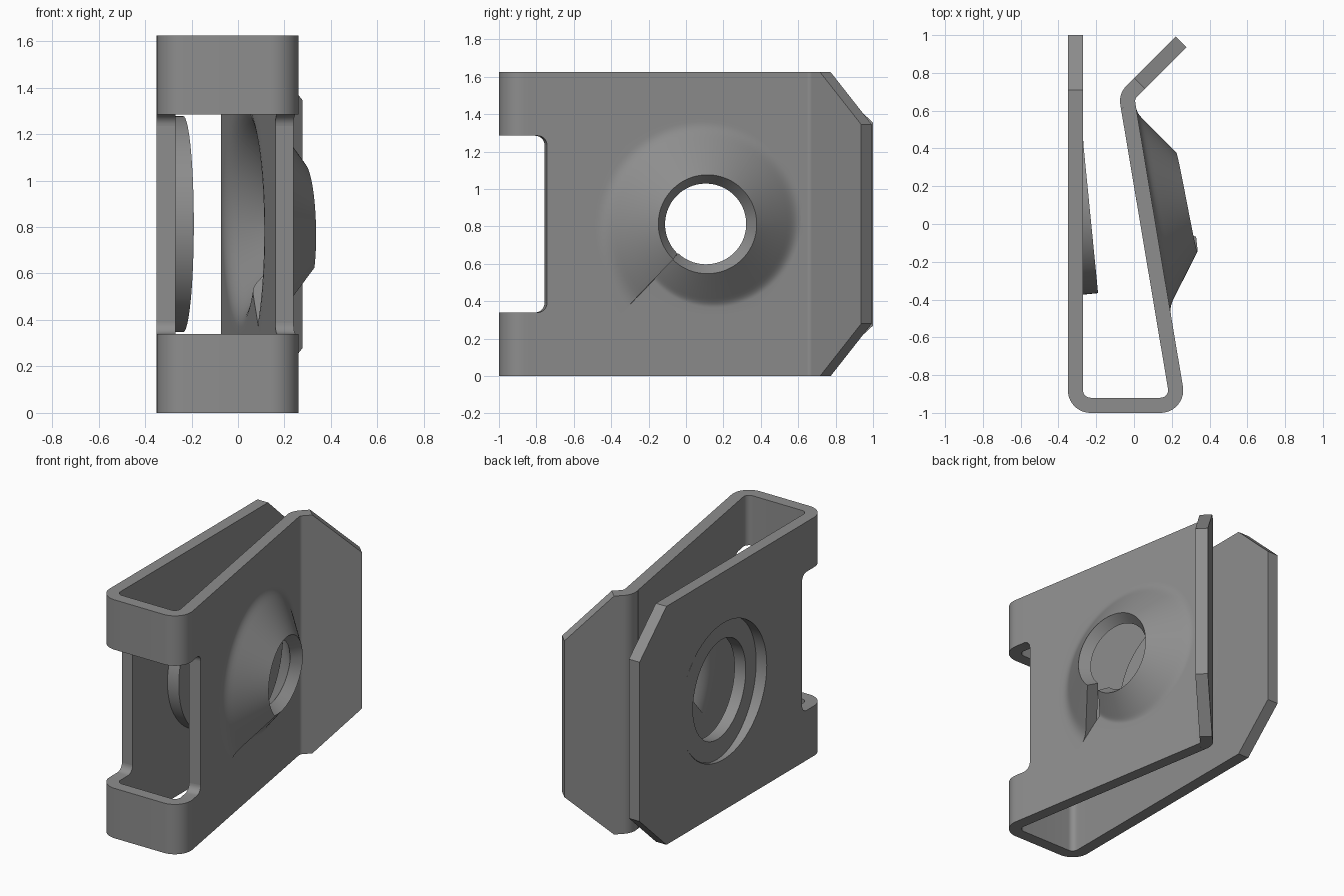
import bpy, bmesh, math
from mathutils import Vector

if "Cube" in bpy.data.objects:
    bpy.data.objects.remove(bpy.data.objects["Cube"])

H, T = 1.625, 0.08            # sheet height and thickness
CY, CZ = 0.11, H / 2          # centre of the cone hole
SLIT = math.radians(226)

steel = bpy.data.materials.new("grey_steel")
steel.diffuse_color = (0.27, 0.27, 0.27, 1)
steel.use_nodes = True
steel.node_tree.nodes["Principled BSDF"].inputs["Base Color"].default_value = steel.diffuse_color


def plate_x(y):
    """Centre line of the sloping plate."""
    return 0.22 - 0.1678 * (y + 0.87)


def fillet(a, b, c, r, n=10):
    a, b, c = Vector(a), Vector(b), Vector(c)
    d1, d2 = (a - b).normalized(), (c - b).normalized()
    half = d1.angle(d2) / 2
    o = b + (d1 + d2).normalized() * (r / math.sin(half))
    v1 = b + d1 * (r / math.tan(half)) - o
    v2 = b + d2 * (r / math.tan(half)) - o
    phi = v1.angle(v2)
    return [o + (v1 * math.sin((1 - i / n) * phi) + v2 * math.sin(i / n * phi)) / math.sin(phi)
            for i in range(n + 1)]


def reach(poly, c, ang):
    """Distance from c to a convex outline along an angle."""
    dx, dy = math.cos(ang), math.sin(ang)
    best = 99
    for (x1, y1), (x2, y2) in zip(poly, poly[1:] + poly[:1]):
        ex, ey = x2 - x1, y2 - y1
        det = ex * dy - ey * dx
        if abs(det) < 1e-9:
            continue
        px, py = x1 - c[0], y1 - c[1]
        t = (ex * py - ey * px) / det
        u = (dx * py - dy * px) / det
        if t > 0 and -1e-6 <= u <= 1 + 1e-6:
            best = min(best, t)
    return best


def angles(poly, c, start, n=120):
    out = [start + 2 * math.pi * i / n for i in range(n + 1)]
    for y, z in poly:
        a = math.atan2(z - c[1], y - c[0])
        while a < start:
            a += 2 * math.pi
        out.append(a)
    return sorted(out)


def sheet(name, rows):
    """Thick sheet from a grid of 3D points."""
    bm = bmesh.new()
    grid = [[bm.verts.new(p) for p in row] for row in rows]
    for r1, r2 in zip(grid, grid[1:]):
        for i in range(len(r1) - 1):
            bm.faces.new((r1[i], r1[i + 1], r2[i + 1], r2[i]))
    bmesh.ops.remove_doubles(bm, verts=bm.verts, dist=1e-5) if name != "cone_plate" else None
    me = bpy.data.meshes.new(name)
    bm.to_mesh(me)
    bm.free()
    me.materials.append(steel)
    ob = bpy.data.objects.new(name, me)
    bpy.context.collection.objects.link(ob)
    bpy.ops.object.select_all(action='DESELECT')
    ob.select_set(True)
    bpy.context.view_layer.objects.active = ob
    m = ob.modifiers.new("thickness", 'SOLIDIFY')
    m.thickness, m.offset, m.use_even_offset = T, 0, True
    bpy.ops.object.modifier_apply(modifier=m.name)
    bpy.ops.object.shade_smooth_by_angle(angle=math.radians(32))
    return ob


# flat back plate with chamfered corners and a round opening
C = (0.095, CZ)
out = [(-0.75, 0), (0.71, 0), (1, 0.27), (1, H - 0.27), (0.71, H), (-0.75, H)]
angs = angles(out, C, 0)
sheet("flat_plate", [[(-0.31, C[0] + r * math.cos(a), C[1] + r * math.sin(a))
                      for r in (0.465, reach(out, C, a))] for a in angs])


# ring tongue hinged at one side and pressed inward
def tongue(r, a):
    y = C[0] + r * math.cos(a)
    return (-0.31 + 0.08 * max(0, 0.44 - y) / 0.81, y, C[1] + r * math.sin(a))


sheet("ring_tongue", [[tongue(r, a) for r in (0.33, 0.375, 0.42, 0.465)] for a in angs])

# sloping plate with a slit, spiral cone around the hole
end_y = 0.62
rect = [(-0.75, 0), (end_y, 0), (end_y, H), (-0.75, H)]
RIM = 0.24


def cone_row(a):
    t = (a - SLIT) / (2 * math.pi)
    base = 0.42 + 0.20 * t
    top = 0.12 + 0.06 * min(1, t / 0.37) + 0.03 * max(0, (t - 0.37) / 0.63)
    far = reach(rect, (CY, CZ), a)
    row = []
    for i in range(15):
        q = 1 - i / 14
        s = 0.3
        f = q * q / (2 * s) if q < s else q - s / 2
        r = base + (RIM - base) * q
        row.append((r, top * f / (1 - s / 2)))
    row += [(base + (far - base) * 0.1, 0), (far, 0)]
    return [(plate_x(CY + r * math.cos(a)) + h, CY + r * math.cos(a), CZ + r * math.sin(a))
            for r, h in row]


sheet("cone_plate", [cone_row(a) for a in angles(rect, (CY, CZ), SLIT)])

# two bent straps joining the plates, with rounded window corners
B, Cc = (-0.31, -0.96), (plate_x(-0.96), -0.96)
ends = [-0.75 - 0.05 * (1 - math.cos(math.pi / 2 * i / 8)) for i in range(9)]
path = [Vector((-0.31, y)) for y in ends]
path += fillet((-0.31, 1), B, Cc, 0.08)
path += fillet(B, Cc, (plate_x(0), 0), 0.08)
path += [Vector((plate_x(y), y)) for y in reversed(ends)]


def strap_edge(y):
    d = min(0.05, max(0, -0.75 - y))
    return 0.34 + 0.05 - math.sqrt(max(0, 0.05 ** 2 - (0.05 - d) ** 2))


for name, flip in (("lower_strap", False), ("upper_strap", True)):
    sheet(name, [[(p.x, p.y, H - z if flip else z) for z in (0, strap_edge(p.y))] for p in path])

# flared lead-in tab with chamfered corners
D, E = (-0.039, 0.6756), (0.25, 0.965)
tab = [Vector((plate_x(end_y), end_y))] + fillet((plate_x(0), 0), D, E, 0.07)
tab += [Vector((0.030, 0.745)), Vector(E)]
rows = []
for p in tab:
    cut = 0.28 * max(0, p.y - 0.745) / 0.22
    rows.append([(p.x, p.y, cut), (p.x, p.y, H - cut)])
sheet("lead_in_tab", rows)
